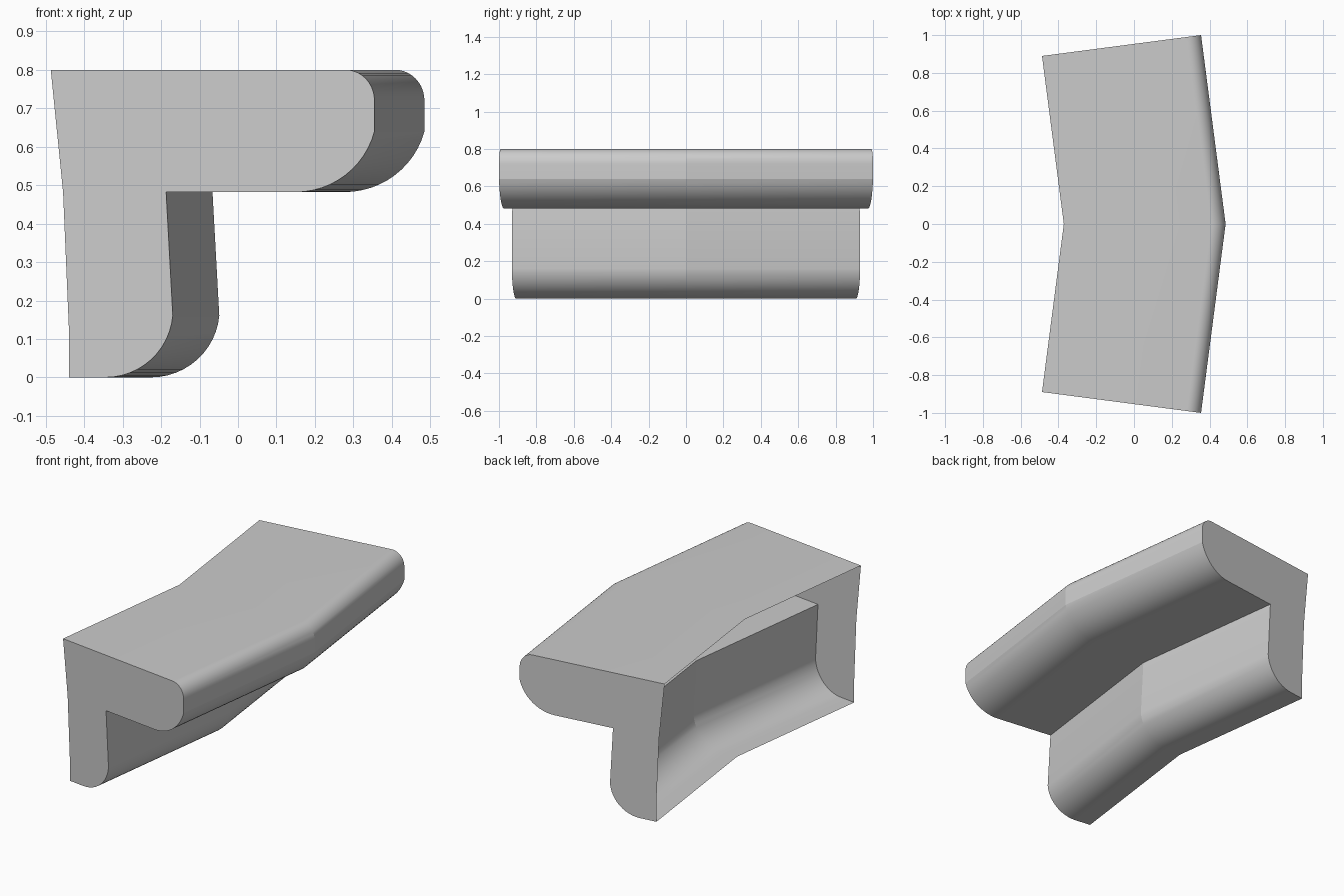
import bpy, bmesh, math

if "Cube" in bpy.data.objects:
    bpy.data.objects.remove(bpy.data.objects["Cube"])


def arc(cx, cz, rx, rz, a0, a1, n):
    """Points on an elliptical arc, angles in degrees."""
    pts = []
    for i in range(n + 1):
        a = math.radians(a0 + (a1 - a0) * i / n)
        pts.append((cx + rx * math.cos(a), cz + rz * math.sin(a)))
    return pts


# Cross-section at the mitred ends: top, rounded nose, overhang, leg, foot
profile = [(-0.487, 0.80)]
profile += arc(0.28, 0.72, 0.075, 0.08, 90, 0, 10)
profile += arc(0.15, 0.694, 0.212, 0.212, -14.8, -90, 12)
profile += [(-0.187, 0.482)]
profile += arc(-0.345, 0.176, 0.176, 0.176, -5, -90, 12)
profile += [(-0.44, 0.0)]
# Back outline, used only by the end caps: the back itself is open
back = [(-0.44, 0.13), (-0.455, 0.482)]

SLOPE = 0.1312          # bend of each half
NOSE_END, NOSE_MID = 0.355, 0.485


def end_point(x, z, side):
    return (x, side * (1.0 + (x - NOSE_END) * SLOPE), z)


def mid_point(x, z):
    return (NOSE_MID + (x - NOSE_END) * (1 + SLOPE ** 2), 0.0, z)


# Sweep the section over the two halves of the bent ledge
bm = bmesh.new()
mid = [bm.verts.new(mid_point(x, z)) for x, z in profile]
for side in (-1, 1):
    end = [bm.verts.new(end_point(x, z, side)) for x, z in profile]
    for i in range(len(profile) - 1):
        quad = [mid[i], mid[i + 1], end[i + 1], end[i]]
        bm.faces.new(quad if side < 0 else quad[::-1])
    # End cap
    cap = end + [bm.verts.new(end_point(x, z, side)) for x, z in back]
    bm.faces.new(cap if side < 0 else cap[::-1])
bm.normal_update()

# Make the top face upward and everything else agree with it
top = max(bm.faces, key=lambda f: abs(f.normal.z) * f.calc_center_median().z)
if top.normal.z < 0:
    bmesh.ops.reverse_faces(bm, faces=bm.faces[:])

mesh = bpy.data.meshes.new("bent_ledge")
bm.to_mesh(mesh)
bm.free()
ledge = bpy.data.objects.new("bent_ledge", mesh)
bpy.context.collection.objects.link(ledge)
bpy.context.view_layer.objects.active = ledge
ledge.select_set(True)
bpy.ops.object.shade_smooth_by_angle(angle=math.radians(13.5))
